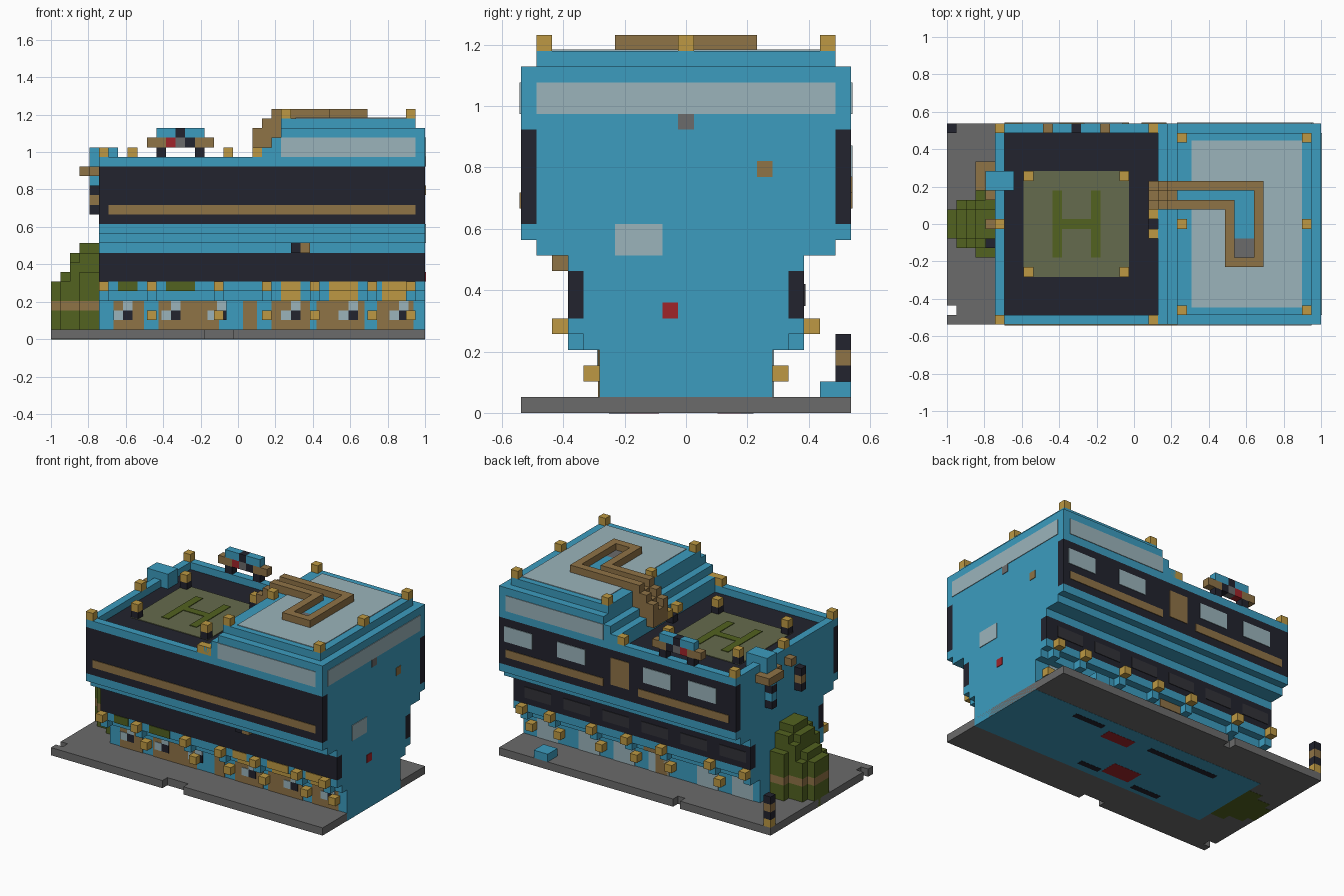
import bpy
import bmesh

default_cube = bpy.data.objects.get("Cube")
if default_cube:
    bpy.data.objects.remove(default_cube, do_unlink=True)

UNIT = 2 / 39            # one building block
WEST, EAST = 5, 39       # building ends, in blocks
DEPTH = 21               # plot depth, in blocks
THIN = 0.08              # plate thickness, in blocks


def make_colour(name, red, green, blue):
    """Flat material from display values."""
    linear = [(c / 255 / 12.92) if c < 11 else ((c / 255 + 0.055) / 1.055) ** 2.4 for c in (red, green, blue)]
    material = bpy.data.materials.new(name)
    material.use_nodes = True
    material.diffuse_color = (*linear, 1)
    shader = material.node_tree.nodes["Principled BSDF"]
    shader.inputs["Base Color"].default_value = (*linear, 1)
    return material


sky = make_colour("sky_blue", 60, 156, 191)
dark = make_colour("dark_navy", 34, 35, 46)
gold = make_colour("gold", 189, 153, 67)
brown = make_colour("brown", 143, 115, 70)
green = make_colour("leaf_green", 82, 98, 32)
olive = make_colour("pad_olive", 101, 107, 77)
glass = make_colour("pale_glass", 155, 180, 187)
grey = make_colour("paving_grey", 107, 107, 107)
red = make_colour("red", 160, 36, 42)
charcoal = make_colour("charcoal_glass", 50, 50, 56)


def part(name, colour, *boxes, mirror=False):
    """One object from block spans: (x range, y range, z range)."""
    spans = list(boxes)
    if mirror:
        spans += [(x, (DEPTH - y[1], DEPTH - y[0]), z) for x, y, z in boxes]
    bm = bmesh.new()
    for x, y, z in spans:
        cube = bmesh.ops.create_cube(bm, size=1)
        for vert in cube["verts"]:
            vert.co.x = x[vert.co.x > 0] * UNIT - 1
            vert.co.y = (y[vert.co.y > 0] - DEPTH / 2) * UNIT
            vert.co.z = z[vert.co.z > 0] * UNIT
    mesh = bpy.data.meshes.new(name)
    bm.to_mesh(mesh)
    bm.free()
    mesh.materials.append(colour)
    obj = bpy.data.objects.new(name, mesh)
    bpy.context.collection.objects.link(obj)
    return obj


def block(x, y, z):
    return (x, x + 1), (y, y + 1), (z, z + 1)


def south(x, z, wall=0):
    return x, (wall - THIN, wall), z


def north(x, z, wall=0):
    return x, (DEPTH - wall, DEPTH - wall + THIN), z


def east(y, z):
    return (EAST, EAST + THIN), y, z


def around(centre, half):
    return centre - half, centre + half


LENGTH = (WEST, EAST)


def inset(margin):
    return margin, DEPTH - margin


# Paving with small edge notches
part("paving", grey,
     ((0, EAST), (2, 20), (0, 1)),
     ((1, 16), (0, 2), (0, 1)), ((0, 1), (0, 1), (0, 1)),
     ((16, 19), (1, 2), (0, 1)), ((19, EAST), (0, 2), (0, 1)),
     ((0, 13), (20, DEPTH), (0, 1)), ((14, EAST), (20, DEPTH), (0, 1)))

# Stepped building body: side margin and height range of each layer
layers = [(5, -THIN / 4, 4), (4, 4, 5), (3, 5, 6), (4, 6, 9), (3, 9, 10),
          (1, 10, 11), (0, 11, 12), (1, 12, 18)]
part("building_body", sky, *[(LENGTH, inset(m), (low, high)) for m, low, high in layers])
part("lower_dark_band", dark, (LENGTH, (3, 4), (6, 9)), mirror=True)
part("upper_dark_band", dark, (LENGTH, (0, 1), (12, 18)), mirror=True)

# Roof rim and deck
part("rim_sides", sky, (LENGTH, (0, 1), (18, 19)), mirror=True)
part("rim_end", sky, ((WEST, WEST + 1), inset(1), (18, 19)))
part("deck_floor", dark, ((WEST + 1, 22), inset(1), (18, 18 + THIN)))
part("landing_pad", olive, ((8, 19), inset(5), (18, 18 + 2 * THIN)))
mark_height = (18, 18 + 3 * THIN)
part("pad_marking", green,
     ((11, 12), inset(7), mark_height), ((15, 16), inset(7), mark_height),
     ((12, 15), inset(10), mark_height))
part("pad_posts", dark, block(8, 5, 18), block(18, 5, 18), mirror=True)
part("pad_lamps", gold, block(8, 5, 19), block(18, 5, 19), mirror=True)

# Raised roof
part("raised_roof", sky,
     ((22, EAST), inset(1), (18, 19)), ((22, EAST), inset(0), (19, 20)),
     ((23, EAST), inset(0), (20, 21)), ((24, EAST), inset(0), (21, 22)),
     ((24, EAST - 1), inset(1), (22, 23)))
part("skylight", glass, ((25.5, 37), inset(1.8), (23, 23 + THIN)))
part("clerestory_south", glass, south((24, 38), (19, 21)))
part("clerestory_north", glass, north((24, 38), (19, 21)))
part("clerestory_east", glass, east(inset(1), (19, 21)))

# Brown channel climbing onto the raised roof
wall = (23, 24)
part("channel_walls", brown,
     ((23, 33), (14, 15), wall), ((32, 33), (6, 14), wall), ((29, 32), (6, 7), wall),
     ((29, 30), (7, 13), wall), ((23, 29), (12, 13), wall))
steps = [((21 + n, 22 + n), rows, (19, 22 + n - drop))
         for n in range(3) for rows, drop in (((12, 13), 0), ((13, 14), 1), ((14, 15), 0))]
part("channel_steps", brown, *steps)
floor = (23, 23 + 2 * THIN)
part("channel_floor", sky, ((24, 32), (13, 14), floor), ((30, 32), (9, 13), floor))
part("channel_drain", grey, ((30, 32), (7, 9), floor))

# Lamps along the roofs
part("rim_lamps", gold, block(WEST, 0, 19), ((21, 23), (0, 1), (19, 20)), block(21, 9, 19), mirror=True)
part("rim_end_lamp", gold, block(WEST, 10, 19))
part("gate_block", dark, block(21, 10, 18))
part("roof_lamps", gold, block(24, 1, 23), block(37, 1, 23), mirror=True)
part("roof_middle_lamps", gold, block(24, 10, 23), block(37, 10, 23))

# Small flyer on the back rim
part("flyer_legs", dark, block(11, 20, 19), block(15, 20, 19))
part("flyer_ends", brown, ((10, 12), (20, DEPTH), (20, 21)), ((15, 17), (20, DEPTH), (20, 21)))
part("flyer_red_block", red, block(12, 20, 20))
part("flyer_grey_block", grey, block(13, 20, 20))
part("flyer_dark_blocks", dark, block(14, 20, 20), block(13, 20, 21))
part("flyer_top", sky, ((11, 13), (20, DEPTH), (21, 22)), ((14, 16), (20, DEPTH), (21, 22)))

# Fittings on the west wall
part("hanging_box", sky, ((4, 7), (14, 16), (18, 20)))
part("hanging_bracket", brown, ((3, 4), (14, 17), (17, 18)), ((4, 5), (13, 17), (17, 18)), block(4, 10, 17))
part("hanging_stem", sky, block(4, 14, 16), block(4, 14, 14))
part("hanging_stem_rings", dark, block(4, 14, 15), block(4, 14, 13))
part("wall_lantern", dark, block(4, 8, 15), block(4, 8, 13))
part("wall_lantern_ring", brown, block(4, 8, 14))

# Corner post and box on the paving
part("post_foot", gold, block(0, 20, 1))
part("post_dark", dark, block(0, 20, 2), block(0, 20, 4))
part("post_ring", brown, block(0, 20, 3))
part("paving_box", sky, ((32, 34), (19, DEPTH), (1, 2)))

# Stepped bush with a brown band
heights = [6, 7, 9, 10, 10]
bush, band = [], []
for x, height in enumerate(heights):
    reach = (1, 2, 2, 3, 3)[x]
    for away in range(-reach, reach + 1):
        top = height - (0, 0, 1, 3)[abs(away)]
        column_x, column_y = (x, x + 1), (10 + away, 11 + away)
        bush += [(column_x, column_y, (-THIN / 4, 3)), (column_x, column_y, (4, top))]
        band.append((column_x, column_y, (3, 4)))
part("bush", green, *bush)
part("bush_band", brown, *band)

# Lamps on both long sides
lamp_columns = [5, 10, 17, 22, 27, 33, 37]
part("upper_side_lamps", gold, *[block(x, 2, 5) for x in lamp_columns], mirror=True)
part("upper_lamp_arms", sky, *[block(x, 3, 4) for x in lamp_columns], mirror=True)
part("lower_side_lamps", gold, *[block(x, 4, 2) for x in lamp_columns[1:]], mirror=True)
part("ledge_dark_block", dark, block(25, 2, 9))
part("ledge_brown_block", brown, block(26, 2, 9))

# South side: stripe and shop fronts
part("south_stripe", brown, south((6, 38), (13, 14)))
shops = [(6.5, 9.7), (11.2, 17.5), (20, 21.5), (23, 27), (27.7, 32.7), (34, 37.8)]
part("shop_walls", brown, *[south(span, (1, 4), WEST) for span in shops])
shop_glass, shop_dark = [], []
for centre in (7.5, 12.5, 17.3, 25, 31, 36.3):
    shop_glass += [((a, b), (5 - 2 * THIN, 5), z)
                   for a, b, z in ((centre - 1, centre, (2, 3)), (centre, centre + 1, (3, 4)))]
    shop_dark.append(((centre, centre + 1), (5 - 2 * THIN, 5), (2, 3)))
part("shop_panes", glass, *shop_glass)
part("shop_openings", dark, *shop_dark)
part("green_awnings", green, south((7, 9), (5, 6), 3), south((12, 15), (5, 6), 3))
part("gold_signs", gold, *[south(span, z, m) for span in ((24, 26), (29, 32), (34.5, 37))
                           for z, m in (((5, 6), 3), ((4, 5), 4))])

# North side: windows, door, stripe, dark panes and shop glazing
part("north_windows", glass, *[north(around(x, 2), (15, 17)) for x in (9.8, 16.3, 28.6, 36.2)])
part("north_stripe", brown, north((6, 19), (13, 14)), north((24, 38), (13, 14)))
part("north_door", brown, north(around(21.6, 1.3), (13.5, 17)))
part("north_dark_panes", charcoal,
     *[north(around(7.5 + n * 5.6, 1.9), (6.8, 8.2), 3) for n in range(6)])
part("north_shop_glass", glass, *[north((x + 1, x + 4), (1, 4), WEST) for x in lamp_columns[:-1]])
part("north_brown_panels", brown, north((18, 21), (4, 5), 4), north((18, 20), (1, 4), WEST))

# East end patches
part("east_window", glass, east((6, 9), (10, 12)))
part("east_brown_patch", brown, east((15, 16), (15, 16)))
part("east_grey_patch", grey, east((10, 11), (18, 19)))
part("east_red_patch", red, east((9, 10), (6, 7)))

# Underside marks
under = (-THIN / 2, 0)
part("underside_red_marks", red,
     (around(24.3, 2), around(13.3, 0.8), under), (around(19, 2), around(7.6, 1.2), under))
part("underside_slots", dark, *[(around(x, half), around(y, 0.4), under) for x, y, half in
     ((29.6, 14.4, 2.2), (15, 13.8, 5), (22.8, 6.4, 1.5), (14, 6, 2))])
